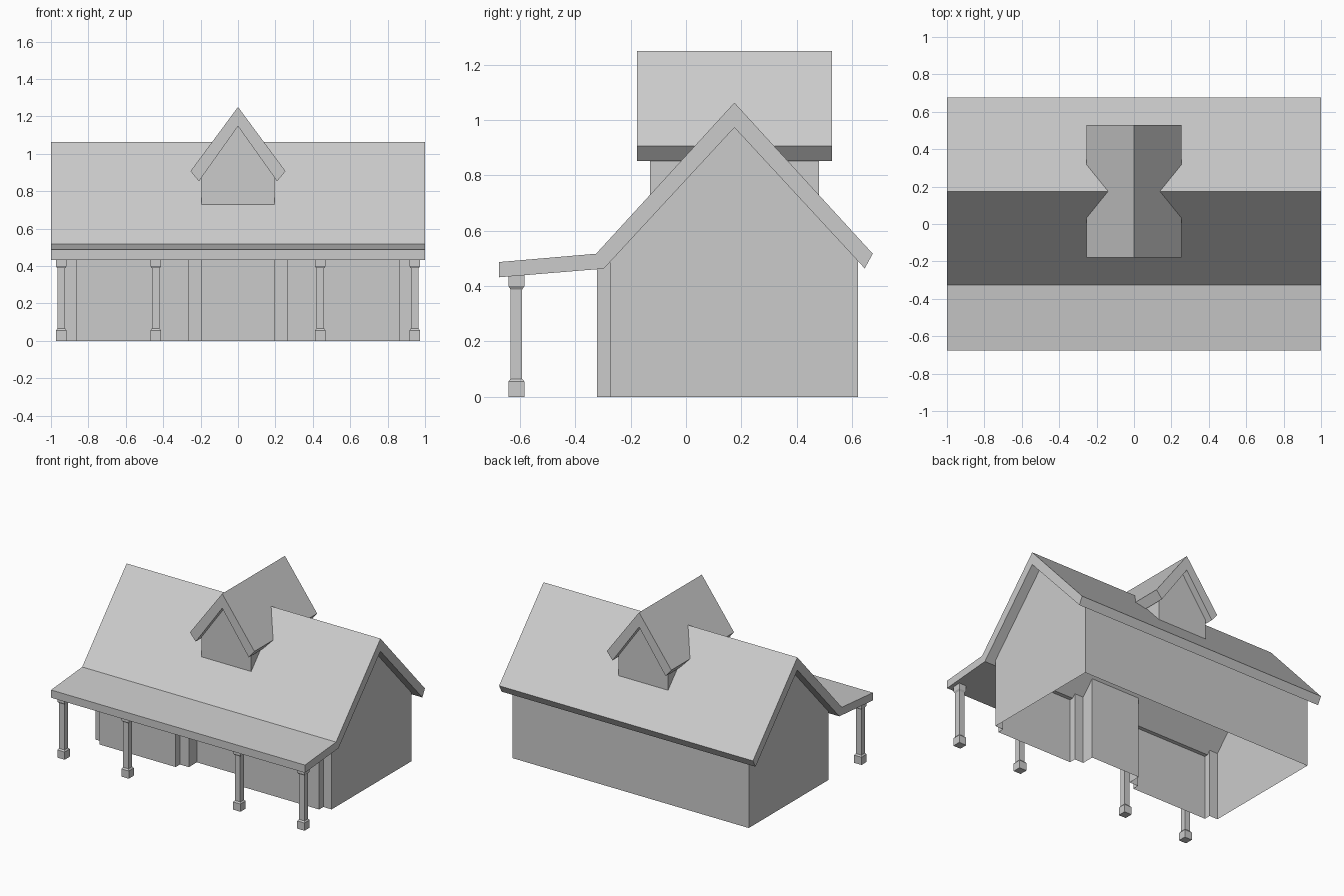
import bpy, bmesh

if "Cube" in bpy.data.objects:
    bpy.data.objects.remove(bpy.data.objects["Cube"])


def make_object(name, verts, faces):
    mesh = bpy.data.meshes.new(name)
    mesh.from_pydata(verts, [], faces)
    bm = bmesh.new()
    bm.from_mesh(mesh)
    bmesh.ops.recalc_face_normals(bm, faces=bm.faces)
    bm.to_mesh(mesh)
    bm.free()
    obj = bpy.data.objects.new(name, mesh)
    bpy.context.collection.objects.link(obj)
    return obj


def prism(name, profile, start, end, axis):
    """Extrude a closed profile along x (profile is y,z) or y (profile is x,z)."""
    n = len(profile)
    verts = [(t, a, z) if axis == 'x' else (a, t, z)
             for t in (start, end) for a, z in profile]
    faces = [tuple(range(n)), tuple(range(2 * n - 1, n - 1, -1))]
    faces += [(i, (i + 1) % n, n + (i + 1) % n, n + i) for i in range(n)]
    return make_object(name, verts, faces)


# Main roof with the porch roof in one bent slab
RIDGE = 0.175
roof_top = [(-0.675, 0.487), (-0.325, 0.517), (RIDGE, 1.063), (0.675, 0.517)]
roof_under = [(0.646, 0.464), (RIDGE, 0.973), (-0.297, 0.463), (-0.675, 0.432)]
prism("main_roof", roof_top + roof_under, -1, 1, 'x')


def underside(y):
    pts = roof_under[::-1]
    for (y0, z0), (y1, z1) in zip(pts, pts[1:]):
        if y0 <= y <= y1:
            return z0 + (z1 - z0) * (y - y0) / (y1 - y0)


# Walls: open shell with two front bays and a recessed doorway, up to the roof
FRONT, BAY, DOOR, BACK = -0.275, -0.322, -0.185, 0.622
half = [(0.195, DOOR), (0.195, FRONT), (0.265, FRONT), (0.265, BAY),
        (0.297 + 0.568, BAY), (0.865, FRONT), (0.93, FRONT),
        (0.93, RIDGE), (0.93, BACK)]
plan = half + [(-x, y) for x, y in reversed(half)]
n = len(plan)
# Extra points at the roof bend keep the wall tops on the slab
make_object("house_walls",
            [(x, y, 0) for x, y in plan] + [(x, y, underside(y) + 0.004) for x, y in plan],
            [(i, (i + 1) % n, n + (i + 1) % n, n + i) for i in range(n)])

# Dormer, cut off inside the main roof slab
dormer_walls = prism("dormer_walls",
                     [(-0.195, 0.55), (0.195, 0.55), (0.195, 0.885), (0, 1.155), (-0.195, 0.885)],
                     -0.13, 0.48, 'y')
dormer_roof = prism("dormer_roof",
                    [(0, 1.25), (0.254, 0.907), (0.209, 0.853), (0, 1.147),
                     (-0.209, 0.853), (-0.254, 0.907)],
                    -0.178, 0.528, 'y')
cutter = prism("roof_cutter",
               [(-0.6, 0.17), (RIDGE, 1.025), (0.95, 0.17)], -1.2, 1.2, 'x')
cutter.hide_render = True
cutter.hide_viewport = True
for obj in (dormer_walls, dormer_roof):
    mod = obj.modifiers.new("trim", 'BOOLEAN')
    mod.operation = 'DIFFERENCE'
    mod.solver = 'EXACT'
    mod.object = cutter

# Porch columns: stacked square rings (half width, height)
rings = [(0.029, 0), (0.029, 0.055), (0.021, 0.065), (0.021, 0.388),
         (0.029, 0.4), (0.029, 0.445)]
corners = [(-1, -1), (1, -1), (1, 1), (-1, 1)]
for k, cx in enumerate((-0.945, -0.44, 0.44, 0.945)):
    verts = [(cx + sx * r, -0.613 + sy * r, z) for r, z in rings for sx, sy in corners]
    faces = [(4 * j + i, 4 * j + (i + 1) % 4, 4 * j + 4 + (i + 1) % 4, 4 * j + 4 + i)
             for j in range(len(rings) - 1) for i in range(4)]
    faces += [(3, 2, 1, 0), tuple(range(len(verts) - 4, len(verts)))]
    make_object(f"porch_column_{k + 1}", verts, faces)
